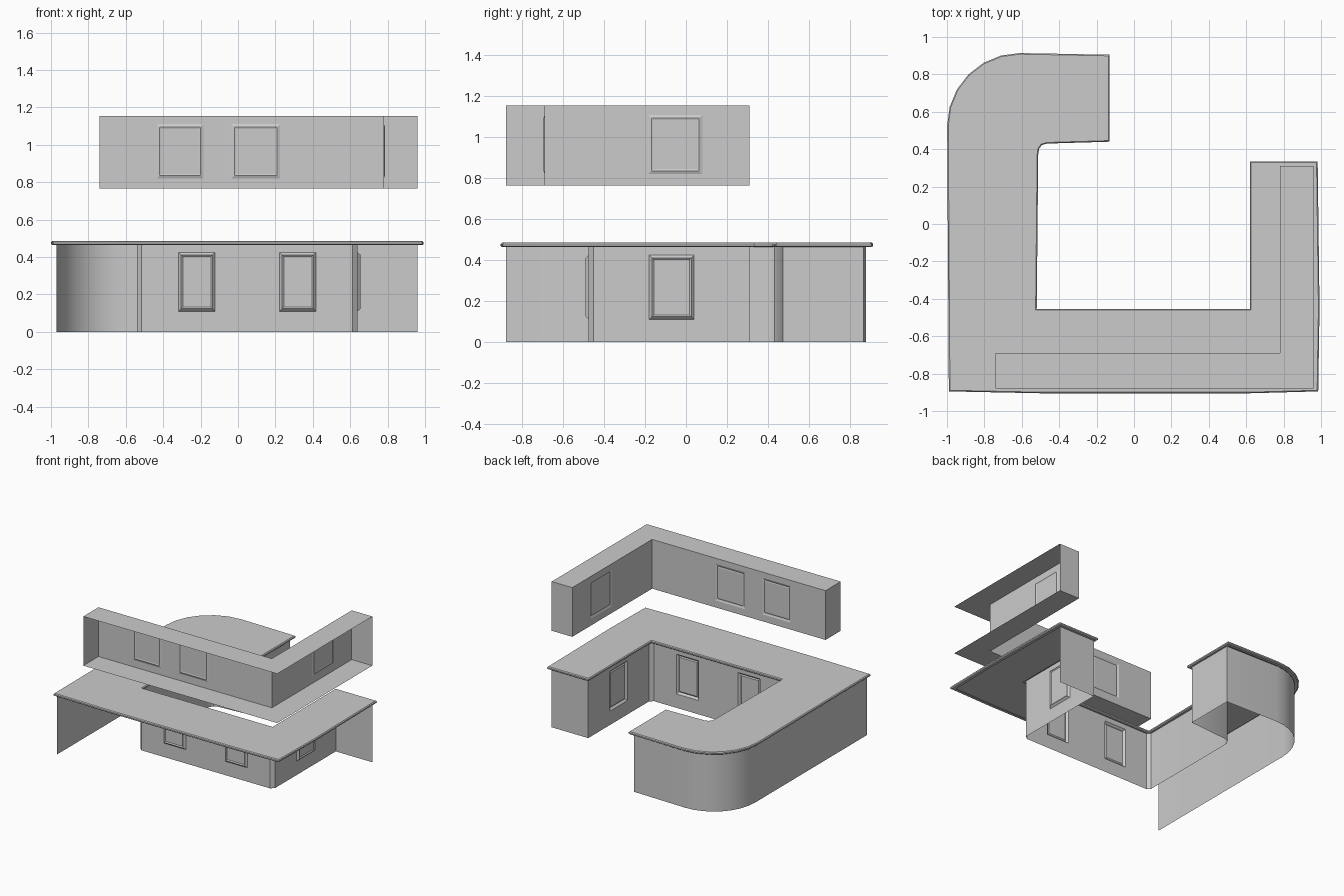
import bpy, bmesh, math
from mathutils import Vector

if "Cube" in bpy.data.objects:
    bpy.data.objects.remove(bpy.data.objects["Cube"])


def finish(bm, name, smooth):
    bmesh.ops.remove_doubles(bm, verts=bm.verts, dist=0.0005)
    mesh = bpy.data.meshes.new(name)
    bm.to_mesh(mesh)
    bm.free()
    ob = bpy.data.objects.new(name, mesh)
    bpy.context.collection.objects.link(ob)
    if smooth:
        bpy.ops.object.select_all(action='DESELECT')
        ob.select_set(True)
        bpy.context.view_layer.objects.active = ob
        bpy.ops.object.shade_smooth_by_angle(angle=math.radians(30))
    return ob


def arc(cx, cy, r, a0, a1, n):
    return [(cx + r * math.cos(math.radians(a0 + (a1 - a0) * i / n)),
             cy + r * math.sin(math.radians(a0 + (a1 - a0) * i / n))) for i in range(n + 1)]


def wall(bm, a, b, z0, z1, panels=(), pz=None, thick=0.02, depth=0.015):
    """Upright wall from a to b; panels are (start, end) distances along it."""
    a, b = Vector((*a, 0)), Vector((*b, 0))
    d = b - a
    length = d.length
    d.normalize()
    us = sorted([0, length] + [u for p in panels for u in p])
    zs = [z0, *pz, z1] if panels else [z0, z1]
    grid = [[bm.verts.new(a + d * u + Vector((0, 0, z))) for z in zs] for u in us]
    doors = []
    for i in range(len(us) - 1):
        for j in range(len(zs) - 1):
            f = bm.faces.new((grid[i][j], grid[i + 1][j], grid[i + 1][j + 1], grid[i][j + 1]))
            if panels and i % 2 == 1 and j == 1:
                doors.append(f)
    bm.normal_update()
    # recessed frame with a slightly raised centre
    if doors:
        bmesh.ops.inset_individual(bm, faces=doors, thickness=thick, depth=-depth)
        bmesh.ops.inset_individual(bm, faces=doors, thickness=thick * 0.6, depth=depth * 0.4)


def inset_loop(pts, off):
    """Mitred inward offset of a counter-clockwise outline."""
    out = []
    for i, p in enumerate(pts):
        p = Vector(p)
        e0 = (p - Vector(pts[i - 1])).normalized()
        e1 = (Vector(pts[(i + 1) % len(pts)]) - p).normalized()
        n0, n1 = Vector((-e0.y, e0.x)), Vector((-e1.y, e1.x))
        out.append(p + (n0 + n1) * off / (1 + n0.dot(n1)))
    return out


# Worktop: rounded rim swept round the outline, capped on top
outline = [(-0.99, -0.895), (-0.5, -0.905), (0.62, -0.905), (0.985, -0.895), (0.992, -0.45),
           (0.982, 0.335), (0.62, 0.335), (0.62, -0.455), (-0.52, -0.455), (-0.512, 0.37),
           (-0.507, 0.402), (-0.493, 0.422), (-0.465, 0.43), (-0.13, 0.44), (-0.13, 0.905)]
outline += arc(-0.61, 0.525, 0.389, 90, 180, 6)
bm = bmesh.new()
loops = [[bm.verts.new((p.x, p.y, z)) for p in inset_loop(outline, off)]
         for off, z in ((0.03, 0.463), (0.007, 0.463), (0, 0.469), (0, 0.479), (0.006, 0.485))]
n = len(outline)
for lo, hi in zip(loops, loops[1:]):
    for i in range(n):
        bm.faces.new((lo[i], lo[(i + 1) % n], hi[(i + 1) % n], hi[i]))
bm.faces.new(loops[-1])
finish(bm, "worktop", True)

# Base cabinet walls, open on the two sides against the room walls
path = [(0.96, 0.31), (0.64, 0.31), (0.64, -0.452), (0.612, -0.475), (-0.515, -0.475),
        (-0.54, -0.452), (-0.54, 0.37), (-0.535, 0.408), (-0.52, 0.433), (-0.49, 0.447),
        (-0.15, 0.473), (-0.15, 0.868)]
path += arc(-0.61, 0.52, 0.36, 90, 180, 8) + [(-0.97, -0.88)]
doors = {1: [(0.27, 0.49)], 3: [(0.195, 0.39), (0.735, 0.93)]}
bm = bmesh.new()
for i, (a, b) in enumerate(zip(path, path[1:])):
    wall(bm, a, b, 0, 0.464, doors.get(i, ()), (0.11, 0.425))
finish(bm, "base_cabinets", True)

# Wall cabinets: L-shaped, open at the back, with top and bottom boards
path = [(0.96, 0.31), (0.78, 0.31), (0.78, -0.69), (-0.74, -0.69), (-0.74, -0.88)]
doors = {1: [(0.23, 0.495)], 2: [(0.555, 0.815), (0.965, 1.215)]}
Z0, Z1 = 0.765, 1.155
bm = bmesh.new()
for i, (a, b) in enumerate(zip(path, path[1:])):
    wall(bm, a, b, Z0, Z1, doors.get(i, ()), (0.82, 1.11), 0.022, 0.006)
board = path + [(0.96, -0.88)]
bm.faces.new([bm.verts.new((x, y, Z1)) for x, y in board])
bm.faces.new([bm.verts.new((x, y, Z0)) for x, y in reversed(board)])
bmesh.ops.recalc_face_normals
finish(bm, "wall_cabinets", False)
